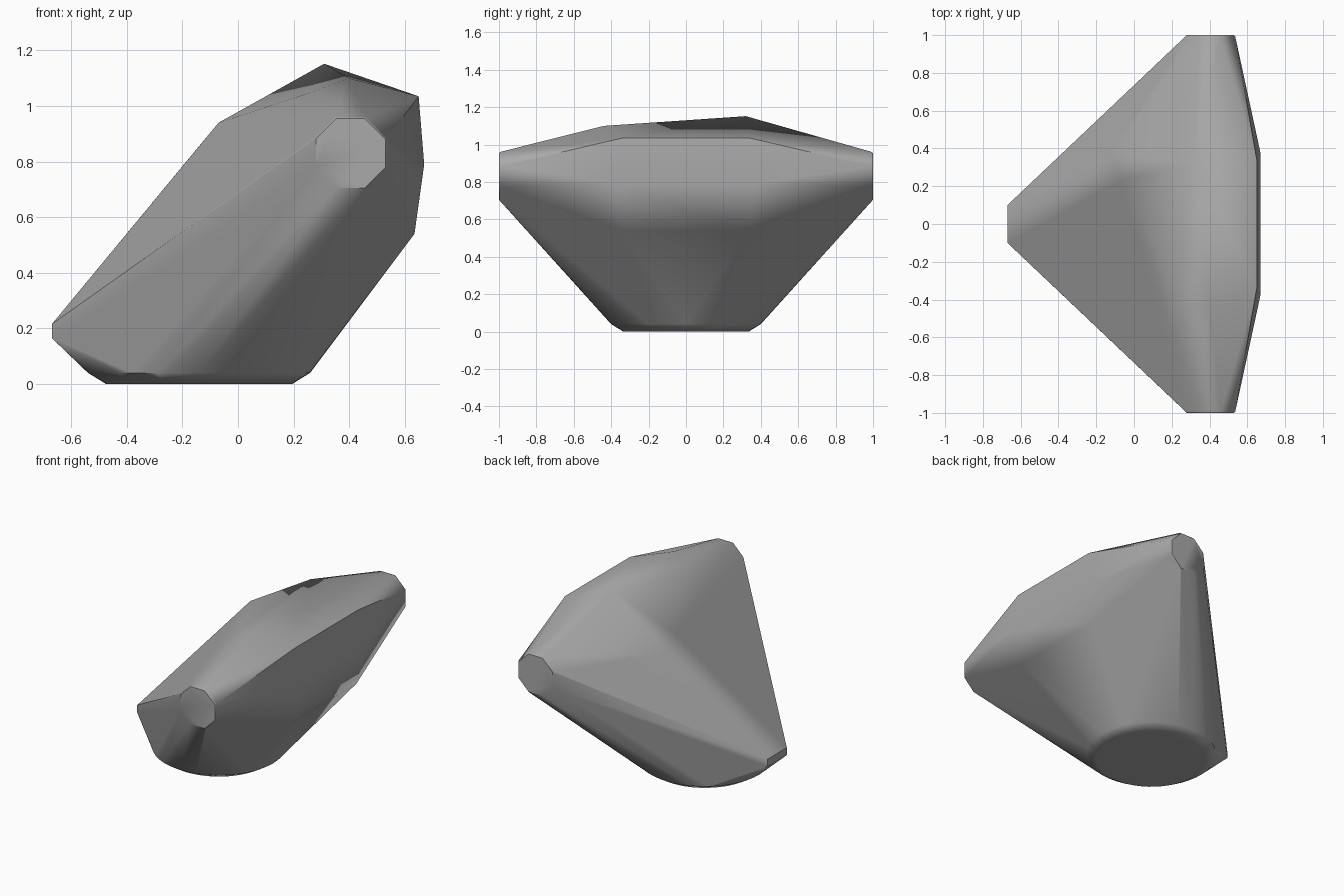
import bpy, bmesh, math

cube = bpy.data.objects.get("Cube")
if cube:
    bpy.data.objects.remove(cube, do_unlink=True)

# Single stone colour
stone = bpy.data.materials.new("grey_stone")
stone.use_nodes = True
grey = (0.4, 0.4, 0.4, 1)
stone.diffuse_color = grey
stone.node_tree.nodes["Principled BSDF"].inputs["Base Color"].default_value = grey


def ring(cx, cy, radius, count, turn=0.0):
    """Points of a regular polygon in a plane."""
    for i in range(count):
        a = math.tau * i / count + turn
        yield cx + radius * math.cos(a), cy + radius * math.sin(a)


points = []

# Round foot with a chamfered rim
for radius, z in ((0.335, 0), (0.40, 0.04)):
    points += [(x, y, z) for x, y in ring(-0.14, 0, radius, 48)]

# Octagonal ends with a fine rim
for side in (-1, 1):
    for apothem, y in ((0.125, 1.0), (0.131, 0.993)):
        radius = apothem / math.cos(math.pi / 8)
        points += [(x, side * y, z)
                   for x, z in ring(0.405, 0.83, radius, 8, math.pi / 8)]

# Mirrored pairs: low tip, then the blunt edge on the opposite side
for x, y, z in ((-0.67, 0.10, 0.165), (-0.67, 0.10, 0.215),
                (0.65, 0.34, 1.035), (0.67, 0.375, 0.79),
                (0.635, 0.335, 0.54)):
    points += [(x, y, z), (x, -y, z)]

# Uneven ridge on top
points += [(0.31, 0.32, 1.152), (0.40, -0.44, 1.10), (0.25, -0.36, 1.045),
           (-0.07, 0.23, 0.94), (-0.12, 0.38, 0.88)]

# Wrap everything in one convex skin
bm = bmesh.new()
for p in points:
    bm.verts.new(p)
bmesh.ops.convex_hull(bm, input=bm.verts[:])
bmesh.ops.delete(bm, geom=[v for v in bm.verts if not v.link_faces], context='VERTS')
bmesh.ops.dissolve_limit(bm, angle_limit=math.radians(0.5),
                         verts=bm.verts[:], edges=bm.edges[:])
bmesh.ops.recalc_face_normals(bm, faces=bm.faces[:])
mesh = bpy.data.meshes.new("faceted_stone")
bm.to_mesh(mesh)
bm.free()
mesh.materials.append(stone)

body = bpy.data.objects.new("faceted_stone", mesh)
bpy.context.collection.objects.link(body)
bpy.context.view_layer.objects.active = body
body.select_set(True)
bpy.ops.object.shade_smooth_by_angle(angle=math.radians(35))

# Keep the broad facets flat while softening the edges between them
weighted = body.modifiers.new("flat_facets", 'WEIGHTED_NORMAL')
weighted.keep_sharp = True
weighted.weight = 90
